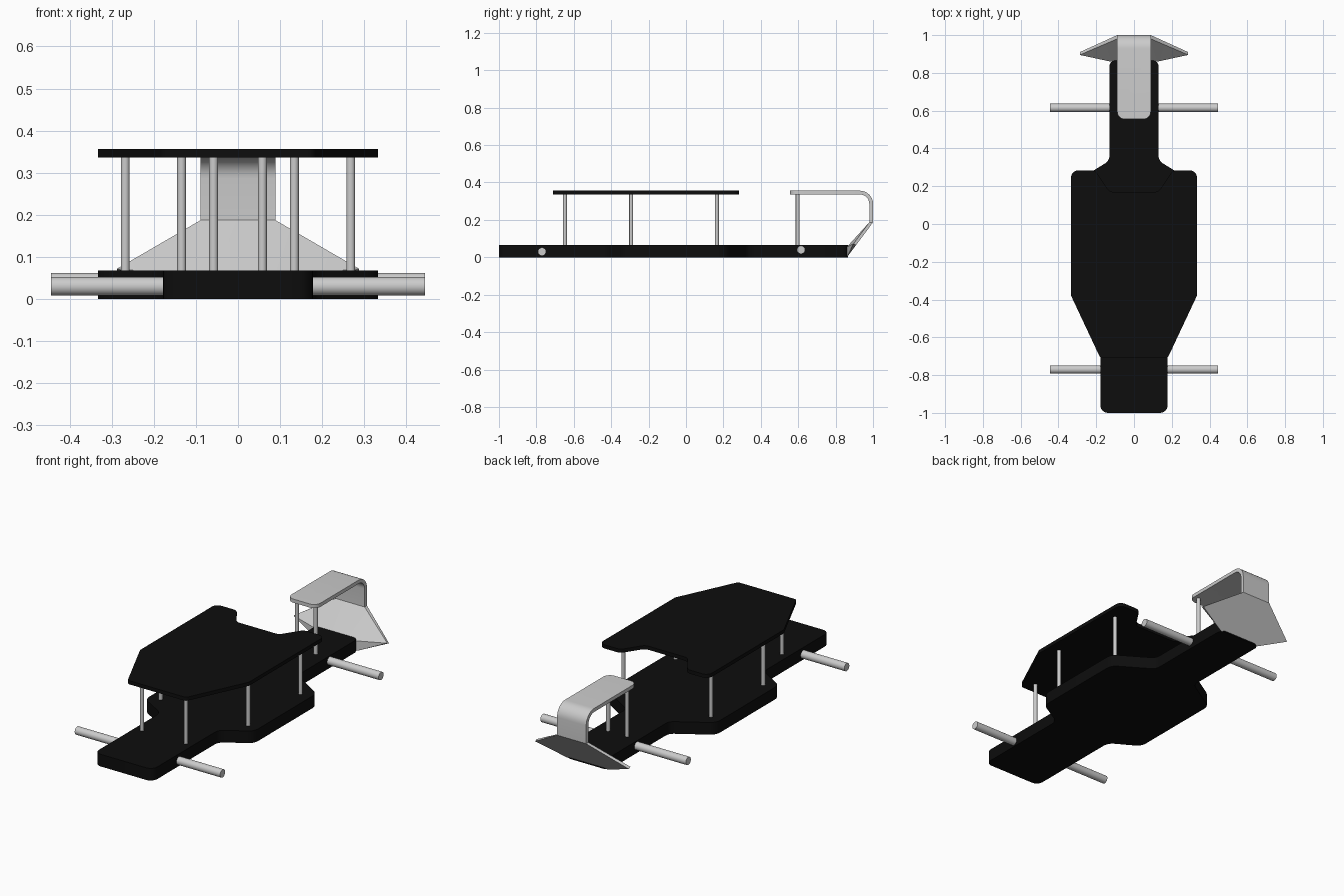
import bpy, bmesh, math
from mathutils import Vector

if "Cube" in bpy.data.objects:
    bpy.data.objects.remove(bpy.data.objects["Cube"])

black = bpy.data.materials.new("black")
black.diffuse_color = (0.004, 0.004, 0.004, 1)
black.use_nodes = True
black.node_tree.nodes["Principled BSDF"].inputs["Base Color"].default_value = black.diffuse_color


def finish(bm, name, mat=None, angle=30):
    bmesh.ops.recalc_face_normals(bm, faces=bm.faces[:])
    me = bpy.data.meshes.new(name)
    bm.to_mesh(me)
    bm.free()
    ob = bpy.data.objects.new(name, me)
    bpy.context.collection.objects.link(ob)
    if mat:
        me.materials.append(mat)
    bpy.ops.object.select_all(action='DESELECT')
    ob.select_set(True)
    bpy.context.view_layer.objects.active = ob
    bpy.ops.object.shade_smooth_by_angle(angle=math.radians(angle))
    return ob


def fillet(points, steps=6):
    """Round each (x, y, radius) corner of a closed outline."""
    out = []
    n = len(points)
    for i, (x, y, r) in enumerate(points):
        p = Vector((x, y))
        if r == 0:
            out.append(p)
            continue
        a = (Vector(points[i - 1][:2]) - p).normalized()
        b = (Vector(points[(i + 1) % n][:2]) - p).normalized()
        half = a.angle(b) / 2
        t = r / math.tan(half)
        c = p + (a + b).normalized() * (r / math.sin(half))
        va, vb = p + a * t - c, p + b * t - c
        sweep = va.angle(vb)
        for k in range(steps + 1):
            f = k / steps
            out.append(c + (va * math.sin((1 - f) * sweep) + vb * math.sin(f * sweep)) / math.sin(sweep))
    return out


def extrude(bm, verts, vec):
    face = bm.faces.new([bm.verts.new(v) for v in verts])
    res = bmesh.ops.extrude_face_region(bm, geom=[face])
    bmesh.ops.translate(bm, vec=vec, verts=[v for v in res["geom"] if isinstance(v, bmesh.types.BMVert)])


def plate(name, half, z0, z1):
    outline = half + [(-x, y, r) for x, y, r in reversed(half)]
    bm = bmesh.new()
    extrude(bm, [(p.x, p.y, z0) for p in fillet(outline)], (0, 0, z1 - z0))
    return finish(bm, name, black)


def rod(name, p, q, r, seg=24):
    p, q = Vector(p), Vector(q)
    bm = bmesh.new()
    bmesh.ops.create_cone(bm, cap_ends=True, segments=seg, radius1=r, radius2=r, depth=(q - p).length)
    ob = finish(bm, name)
    ob.location = (p + q) / 2
    ob.rotation_euler = (q - p).to_track_quat('Z', 'Y').to_euler()


# Chassis and upper deck, right half outlines mirrored
plate("chassis_plate", [(0.178, -1.0, 0.04), (0.178, -0.425, 0.06), (0.333, -0.335, 0.06),
                        (0.333, 0.21, 0.06), (0.13, 0.335, 0.05), (0.13, 0.865, 0.03)], 0, 0.067)
plate("upper_deck", [(0.178, -0.71, 0.02), (0.333, -0.38, 0.03), (0.333, 0.283, 0.035),
                     (0.205, 0.283, 0.04), (0.13, 0.17, 0.04)], 0.336, 0.356)

# Axles
rod("front_axle", (-0.445, -0.77, 0.03), (0.445, -0.77, 0.03), 0.022)
rod("rear_axle", (-0.445, 0.615, 0.04), (0.445, 0.615, 0.04), 0.022)

# Posts
for side, s in (("left", -1), ("right", 1)):
    for pos, x, y in (("front", 0.134, -0.647), ("middle", 0.268, -0.293),
                      ("rear", 0.268, 0.165), ("bracket", 0.058, 0.597)):
        rod(f"{pos}_post_{side}", (s * x, y, 0.06), (s * x, y, 0.34), 0.0105, 16)

# Bent bumper bracket: side profile (y, z) extruded across x
profile = fillet([(0.555, 0.336, 0), (0.98, 0.336, 0.05), (0.98, 0.187, 0),
                  (1.0, 0.187, 0), (1.0, 0.356, 0.07), (0.555, 0.356, 0)], 8)
bm = bmesh.new()
extrude(bm, [(-0.089, p.x, p.y) for p in profile], (0.178, 0, 0))
tips = [e for e in bm.edges if all(abs(v.co.y - 0.555) < 1e-4 for v in e.verts)
        and abs(e.verts[0].co.x - e.verts[1].co.x) < 1e-4]
bmesh.ops.bevel(bm, geom=tips, offset=0.04, segments=6, profile=0.5, affect='EDGES')
finish(bm, "bumper_bracket")

# Flared bumper wing: hull of outer and inner hexagons
bm = bmesh.new()
for s in (-1, 1):
    for x, y, z in ((0.089, 1.0, 0.187), (0.287, 0.91, 0.066), (0.125, 0.86, 0.0),
                    (0.089, 0.98, 0.187), (0.287, 0.895, 0.072), (0.125, 0.86, 0.055)):
        bm.verts.new((s * x, y, z))
bmesh.ops.convex_hull(bm, input=bm.verts[:])
finish(bm, "bumper_wing", angle=10)
